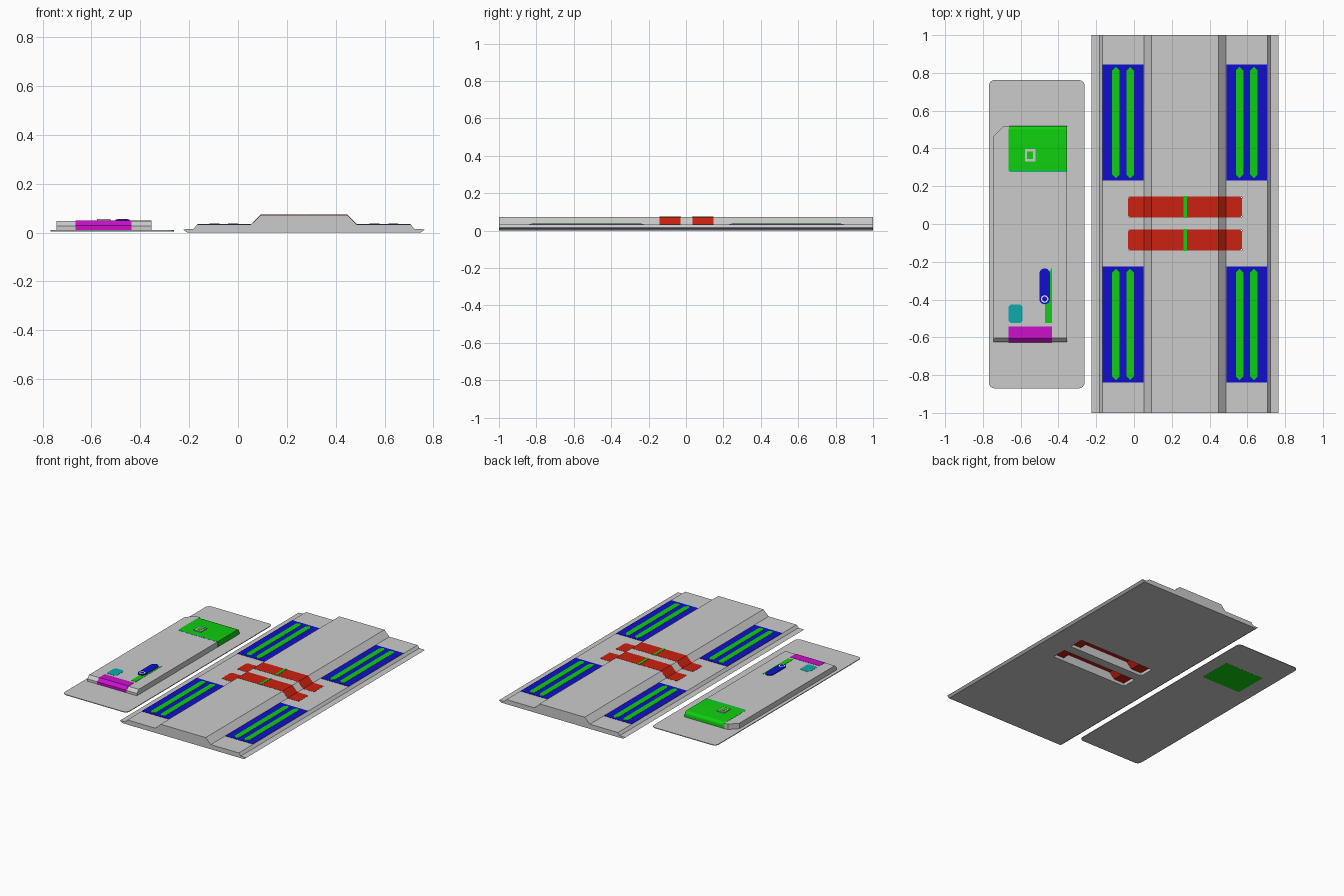
import bpy
import bmesh
import math

cube = bpy.data.objects.get("Cube")
if cube:
    bpy.data.objects.remove(cube, do_unlink=True)


def material(name, colour):
    m = bpy.data.materials.new(name)
    m.use_nodes = True
    rgba = (*colour, 1)
    m.diffuse_color = rgba
    m.node_tree.nodes["Principled BSDF"].inputs["Base Color"].default_value = rgba
    return m


GREY = material("light grey", (0.6, 0.6, 0.6))
RED = material("red", (0.6, 0.015, 0.005))
GREEN = material("green", (0.005, 0.62, 0.005))
BLUE = material("blue", (0.005, 0.005, 0.6))
MAGENTA = material("magenta", (0.6, 0.005, 0.6))
TEAL = material("teal", (0.005, 0.4, 0.4))
WHITE = material("white", (0.95, 0.95, 0.95))


def finish(name, bm, mat):
    bmesh.ops.recalc_face_normals(bm, faces=bm.faces)
    mesh = bpy.data.meshes.new(name)
    bm.to_mesh(mesh)
    bm.free()
    mesh.materials.append(mat)
    obj = bpy.data.objects.new(name, mesh)
    bpy.context.collection.objects.link(obj)
    return obj


def prism(name, outline, lo, hi, mat, axis="z"):
    """Extrude a 2D outline along an axis from lo to hi."""
    place = {"x": lambda a, b, t: (t, a, b),
             "y": lambda a, b, t: (a, t, b),
             "z": lambda a, b, t: (a, b, t)}[axis]
    bm = bmesh.new()
    face = bm.faces.new([bm.verts.new(place(a, b, lo)) for a, b in outline])
    out = bmesh.ops.extrude_face_region(bm, geom=[face])
    move = place(0, 0, hi - lo)
    bmesh.ops.translate(bm, vec=move, verts=[v for v in out["geom"]
                                             if isinstance(v, bmesh.types.BMVert)])
    # Keep both caps so that the prism is closed
    if not any(set(f.verts) == set(face.verts) for f in bm.faces if f.is_valid):
        bm.faces.new(face.verts)
    return finish(name, bm, mat)


def rect(x0, x1, y0, y1):
    return [(x0, y0), (x1, y0), (x1, y1), (x0, y1)]


def rounded(x0, x1, y0, y1, r, steps):
    """Rectangle with corner arcs; one step gives a chamfer."""
    pts = []
    corners = [(x1 - r, y1 - r), (x0 + r, y1 - r), (x0 + r, y0 + r), (x1 - r, y0 + r)]
    for q, (cx, cy) in enumerate(corners):
        for i in range(steps + 1):
            a = math.pi / 2 * (q + i / steps)
            pts.append((cx + r * math.cos(a), cy + r * math.sin(a)))
    return pts


# Long slab with stepped edges and a raised middle
MID = 0.27
half = [(0.478, 0), (0.495, 0.013), (0.452, 0.015), (0.437, 0.033),
        (0.217, 0.033), (0.177, 0.072)]
profile = [(MID + d, z) for d, z in half] + [(MID - d, z) for d, z in reversed(half)]
slab = prism("slab", profile, -1, 1, GREY, "y")

# Slots through the slab, bridged by straps that follow its surface
for side, y in (("back", 0.09), ("front", -0.085)):
    cutter = prism("slot_cutter", rect(-0.03, 0.572, y - 0.054, y + 0.054), -0.1, 0.2, GREY)
    cutter.hide_render = True
    mod = slab.modifiers.new("slot", "BOOLEAN")
    mod.operation = "DIFFERENCE"
    mod.solver = "EXACT"
    mod.object = cutter
    bpy.context.view_layer.objects.active = slab
    bpy.ops.object.modifier_apply(modifier=mod.name)
    bpy.data.objects.remove(cutter, do_unlink=True)

    path = [(-0.303, 0.034, 0.042), (-0.29, 0.034, 0.056), (-0.217, 0.034, 0.056),
            (-0.177, 0.073, 0.056)]
    path += [(-d, z, w) for d, z, w in reversed(path)]
    bm = bmesh.new()
    rings = [[bm.verts.new((MID + d, y + s * w, z - t))
              for s, t in ((-1, 0), (1, 0), (1, 0.012), (-1, 0.012))] for d, z, w in path]
    for a, b in zip(rings, rings[1:]):
        for i in range(4):
            j = (i + 1) % 4
            bm.faces.new((a[i], a[j], b[j], b[i]))
    bm.faces.new(rings[0])
    bm.faces.new(rings[-1])
    finish(f"{side}_strap", bm, RED)
    prism(f"{side}_strap_mark", rect(0.262, 0.28, y - 0.058, y + 0.058),
          0.071, 0.0745, GREEN)

# Four sunken pads, each with two pointed strips
for side, x in (("right", -0.058), ("left", 0.597)):
    for end, y in (("back", 0.537), ("front", -0.532)):
        prism(f"{end}_{side}_pad", rect(x - 0.108, x + 0.108, y - 0.308, y + 0.308),
              0.031, 0.035, BLUE)
        for name, dx in (("outer", -0.038), ("inner", 0.038)):
            cx = x + dx
            prism(f"{end}_{side}_{name}_strip",
                  rounded(cx - 0.02, cx + 0.02, y - 0.293, y + 0.293, 0.018, 1),
                  0.033, 0.0365, GREEN)

# Thin base plate of the small unit
prism("base_plate", rounded(-0.768, -0.262, -0.87, 0.762, 0.03, 6), 0.005, 0.01, GREY)

# Small unit body: one clipped corner, sloped front edge
body_outline = [(-0.743, -0.625), (-0.355, -0.625), (-0.355, 0.29), (-0.66, 0.29),
                (-0.66, 0.518), (-0.69, 0.518), (-0.743, 0.465)]
body = prism("unit_body", body_outline, 0.008, 0.048, GREY)
bm = bmesh.new()
bm.from_mesh(body.data)
front_edge = [e for e in bm.edges
              if all(v.co.y < -0.62 and v.co.z > 0.04 for v in e.verts)]
bmesh.ops.bevel(bm, geom=front_edge, offset=0.021, segments=1, affect="EDGES")
bm.to_mesh(body.data)
bm.free()

# Rear block with a rounded back edge, reaching through the plate
arc = [(0.498 + 0.022 * math.cos(a), 0.027 + 0.022 * math.sin(a))
       for a in (math.pi / 2 * i / 6 for i in range(7))]
rear = prism("rear_block", [(0.28, 0.0045), (0.52, 0.0045)] + arc + [(0.28, 0.049)],
             -0.665, -0.354, GREEN, "x")
prism("rear_block_seam", rect(-0.66, -0.355, 0.274, 0.28), 0.044, 0.0488, TEAL)

# Small framed button on the rear block
prism("button_frame", rect(-0.578, -0.522, 0.33, 0.398), 0.047, 0.055, GREY)
prism("button_face", rect(-0.566, -0.534, 0.343, 0.385), 0.05, 0.0558, GREEN)

# Front cover following the sloped edge
prism("front_cover", [(-0.627, 0.011), (-0.627, 0.028), (-0.605, 0.0495),
                      (-0.542, 0.0495), (-0.542, 0.011)], -0.665, -0.435, MAGENTA, "x")

# Lever, its pivot ring and the wedge beneath
lever = prism("lever", rounded(-0.501, -0.445, -0.425, -0.235, 0.0279, 6), 0.047, 0.054, BLUE)
prism("pivot_ring", rounded(-0.493, -0.453, -0.417, -0.377, 0.02, 5), 0.053, 0.0548, WHITE)
prism("pivot_core", rounded(-0.486, -0.46, -0.41, -0.384, 0.013, 5), 0.053, 0.0554, BLUE)
prism("wedge", [(-0.472, -0.523), (-0.434, -0.523), (-0.434, -0.23), (-0.446, -0.25),
                (-0.472, -0.43)], 0.046, 0.0495, GREEN)

# Clipped tab beside the lever
prism("tab", rounded(-0.665, -0.59, -0.523, -0.427, 0.012, 1), 0.046, 0.0495, TEAL)

for obj in (rear, lever):
    bpy.ops.object.select_all(action="DESELECT")
    obj.select_set(True)
    bpy.context.view_layer.objects.active = obj
    bpy.ops.object.shade_smooth_by_angle(angle=math.radians(35))
